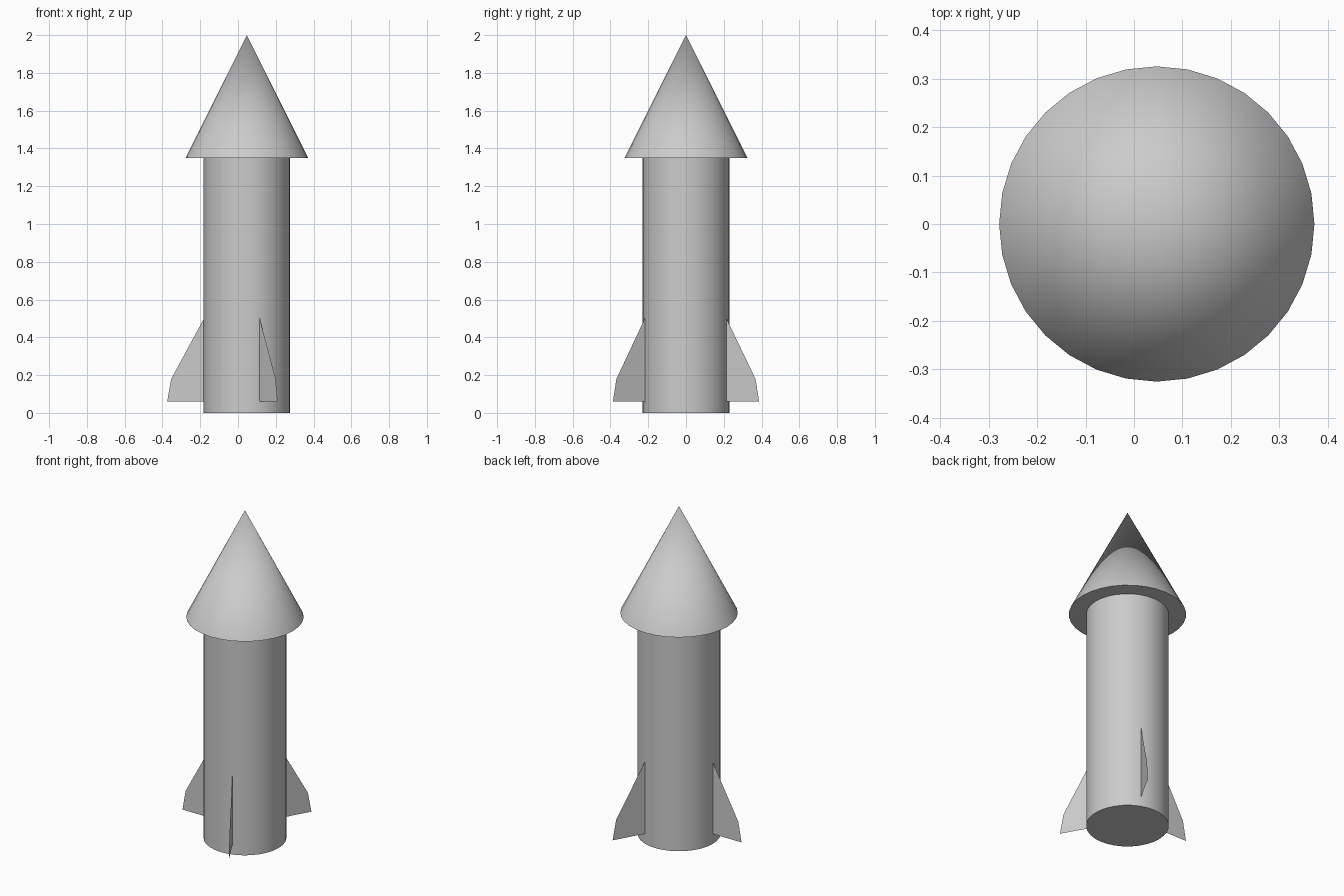
import bpy
from math import radians
from mathutils import Vector

cube = bpy.data.objects.get("Cube")
if cube:
    bpy.data.objects.remove(cube, do_unlink=True)

AXIS = Vector((0.047, 0.0, 0.0))
BODY_R, NOSE_R = 0.229, 0.325
BODY_TOP, TIP = 1.35, 2.0
SIDES = 32

grey = bpy.data.materials.new("light_grey")
grey.use_nodes = True
grey.diffuse_color = (0.6, 0.6, 0.6, 1)
grey.node_tree.nodes["Principled BSDF"].inputs["Base Color"].default_value = (0.6, 0.6, 0.6, 1)


def turned(name, r_low, r_high, low, high):
    """Round part on the rocket axis, smooth with sharp rims."""
    bpy.ops.mesh.primitive_cone_add(
        vertices=SIDES, radius1=r_low, radius2=r_high, depth=high - low,
        location=AXIS + Vector((0, 0, (low + high) / 2)))
    obj = bpy.context.object
    obj.name = name
    obj.data.materials.append(grey)
    bpy.ops.object.shade_smooth_by_angle(angle=radians(40))


def fin(name, root, tip):
    """Flat sheet fin standing between a root and a tip point on the ground plan."""
    root, tip = Vector((*root, 0)), Vector((*tip, 0))
    # share of the root-to-tip span, height
    outline = [(0, 0.06), (1, 0.06), (0.89, 0.18), (0, 0.5)]
    verts = [root.lerp(tip, s) + Vector((0, 0, z)) for s, z in outline]
    mesh = bpy.data.meshes.new(name)
    mesh.from_pydata(verts, [], [range(len(verts))])
    mesh.materials.append(grey)
    bpy.context.collection.objects.link(bpy.data.objects.new(name, mesh))


# Body and nose cone
turned("body", BODY_R, BODY_R, 0, BODY_TOP)
turned("nose_cone", NOSE_R, 0, BODY_TOP, TIP)

# Three fins
fin("right_fin", (-0.18, 0), (-0.375, 0))
fin("front_fin", (0.115, -0.218), (0.21, -0.387))
fin("back_fin", (0.128, 0.214), (0.225, 0.387))
